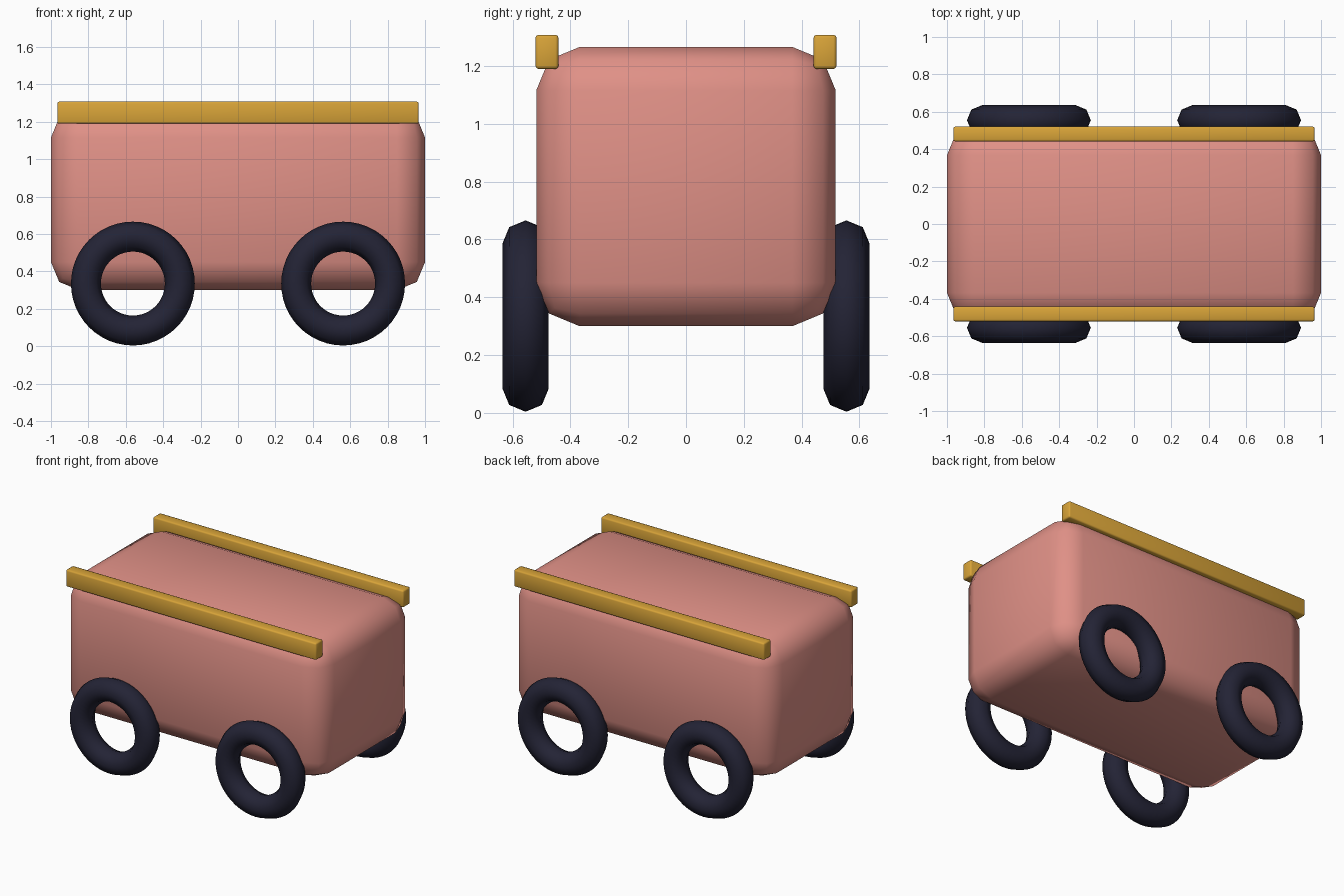
import bpy
import math

cube = bpy.data.objects.get("Cube")
if cube:
    bpy.data.objects.remove(cube, do_unlink=True)


def make_material(name, colour):
    mat = bpy.data.materials.new(name)
    mat.use_nodes = True
    mat.diffuse_color = (*colour, 1)
    mat.node_tree.nodes["Principled BSDF"].inputs["Base Color"].default_value = (*colour, 1)
    return mat


PINK = make_material("salmon pink", (0.74, 0.28, 0.24))
GOLD = make_material("gold", (0.69, 0.37, 0.04))
RUBBER = make_material("dark rubber", (0.017, 0.017, 0.036))


def finish(obj, name, mat):
    obj.name = name
    obj.data.materials.append(mat)
    for poly in obj.data.polygons:
        poly.use_smooth = True
    return obj


def rounded_box(name, centre, size, bevel, mat):
    bpy.ops.mesh.primitive_cube_add(size=1, location=centre)
    obj = bpy.context.object
    obj.scale = size
    bpy.ops.object.transform_apply(location=False, rotation=False, scale=True)
    mod = obj.modifiers.new("rounded edges", "BEVEL")
    mod.width = bevel
    mod.segments = 2
    return finish(obj, name, mat)


def wheel(name, x, y):
    bpy.ops.mesh.primitive_torus_add(
        location=(x, y, 0.335), rotation=(math.pi / 2, 0, 0),
        major_radius=0.251, minor_radius=0.08,
        major_segments=48, minor_segments=8)
    return finish(bpy.context.object, name, RUBBER)


# Rounded wagon body
rounded_box("body", (0, 0, 0.783), (2, 1.036, 0.966), 0.15, PINK)

# Side rails and wheels, mirrored front to back
for side, sy in (("right", -1), ("left", 1)):
    rounded_box("rail_" + side, (0, sy * 0.481, 1.249), (1.932, 0.079, 0.118), 0.01, GOLD)
    for end, sx in (("front", -1), ("rear", 1)):
        wheel(f"wheel_{end}_{side}", sx * 0.562, sy * 0.555)
